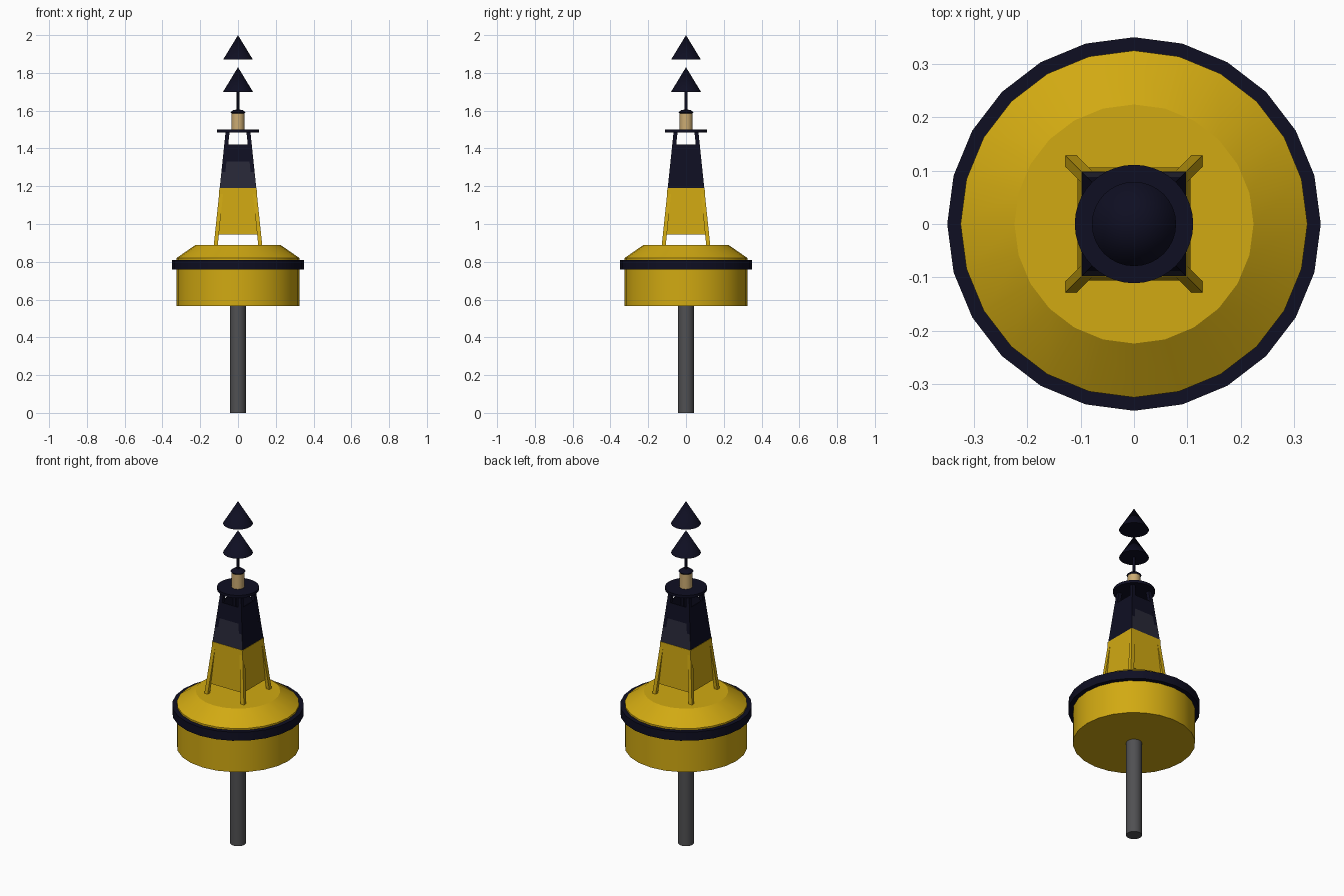
import bpy, bmesh, math

if "Cube" in bpy.data.objects:
    bpy.data.objects.remove(bpy.data.objects["Cube"])


def material(name, rgb):
    m = bpy.data.materials.new(name)
    m.diffuse_color = (*rgb, 1)
    m.use_nodes = True
    m.node_tree.nodes["Principled BSDF"].inputs["Base Color"].default_value = m.diffuse_color
    return m


YELLOW = material("buoy yellow", (0.64, 0.40, 0.006))
NAVY = material("navy black", (0.0045, 0.0045, 0.016))
SLATE = material("dark slate", (0.021, 0.021, 0.038))
GREY = material("pole grey", (0.08, 0.08, 0.085))
TAN = material("lantern tan", (0.60, 0.41, 0.17))


def finish(name, bm, mats, smooth=False):
    bmesh.ops.recalc_face_normals(bm, faces=bm.faces)
    mesh = bpy.data.meshes.new(name)
    bm.to_mesh(mesh)
    bm.free()
    for m in mats:
        mesh.materials.append(m)
    ob = bpy.data.objects.new(name, mesh)
    bpy.context.collection.objects.link(ob)
    if smooth:
        bpy.ops.object.select_all(action='DESELECT')
        ob.select_set(True)
        bpy.context.view_layer.objects.active = ob
        bpy.ops.object.shade_smooth_by_angle(angle=math.radians(30))
    return ob


def turned(name, profile, mat, sides=24):
    """Closed solid of revolution from (radius, z) pairs, bottom to top."""
    bm = bmesh.new()
    rings = []
    for r, z in profile:
        if r == 0:
            rings.append([bm.verts.new((0, 0, z))] * sides)
        else:
            rings.append([bm.verts.new((r * math.sin(2 * math.pi * i / sides),
                                        r * math.cos(2 * math.pi * i / sides), z))
                          for i in range(sides)])
    for a, b in zip(rings, rings[1:]):
        for i in range(sides):
            j = (i + 1) % sides
            bm.faces.new(list(dict.fromkeys((a[i], a[j], b[j], b[i]))))
    for (r, _), ring in ((profile[0], rings[0]), (profile[-1], rings[-1])):
        if r > 0:
            bm.faces.new(ring)
    return finish(name, bm, [mat], smooth=True)


def square_loop(bm, cx, cy, half, z):
    return [bm.verts.new((cx + sx * half, cy + sy * half, z))
            for sx, sy in ((-1, -1), (1, -1), (1, 1), (-1, 1))]


def bridge(bm, a, b):
    return [bm.faces.new((a[i], a[(i + 1) % 4], b[(i + 1) % 4], b[i])) for i in range(4)]


# Float and ballast pole
turned("ballast_pole", [(0.042, 0), (0.042, 0.57)], GREY)
turned("hull", [(0.325, 0.565), (0.325, 0.82), (0.224, 0.89)], YELLOW)
turned("fender_ring", [(0.35, 0.76), (0.35, 0.81)], NAVY)


# Four leaning legs, yellow below and navy above
def leg_centre(z):
    return 0.118 + (0.055 - 0.118) * (z - 0.885) / 0.605


for sx, side in ((-1, "left"), (1, "right")):
    for sy, end in ((-1, "front"), (1, "back")):
        bm = bmesh.new()
        loops = [square_loop(bm, sx * leg_centre(z), sy * leg_centre(z), 0.0105, z)
                 for z in (0.885, 1.19, 1.49)]
        bridge(bm, loops[0], loops[1])
        for f in bridge(bm, loops[1], loops[2]):
            f.material_index = 1
        bm.faces.new(loops[0])
        bm.faces.new(loops[2]).material_index = 1
        finish(f"leg_{end}_{side}", bm, [YELLOW, NAVY])


# Tapered panel shells around the legs
def panel_shell(name, levels, mats, thickness=0.006):
    bm = bmesh.new()
    outer = [square_loop(bm, 0, 0, h, z) for h, z in levels]
    inner = [square_loop(bm, 0, 0, h - thickness, z) for h, z in levels]
    for k in range(len(levels) - 1):
        faces = bridge(bm, outer[k], outer[k + 1])
        bridge(bm, inner[k], inner[k + 1])
        # lowest band is slate on the front and back
        if len(mats) > 1 and k == 0:
            faces[0].material_index = faces[2].material_index = 1
    bridge(bm, outer[0], inner[0])
    bridge(bm, outer[-1], inner[-1])
    finish(name, bm, mats)


panel_shell("lower_panels", [(0.106, 0.945), (0.099, 1.19)], [YELLOW])
panel_shell("upper_panels", [(0.097, 1.19), (0.082, 1.33), (0.073, 1.42)], [NAVY, SLATE])

# Platform, lantern and topmarks
turned("platform", [(0.111, 1.484), (0.111, 1.50)], NAVY, 40)
turned("lantern", [(0.034, 1.50), (0.034, 1.59)], TAN)
turned("lantern_cap", [(0.034, 1.585), (0.039, 1.592), (0.025, 1.603), (0, 1.607)], NAVY)
turned("topmark_mast", [(0.007, 1.60), (0.007, 1.72)], NAVY, 12)
for name, z in (("lower_topmark", 1.70), ("upper_topmark", 1.87)):
    turned(name, [(0.079, z), (0, z + 0.13)], NAVY, 32)
